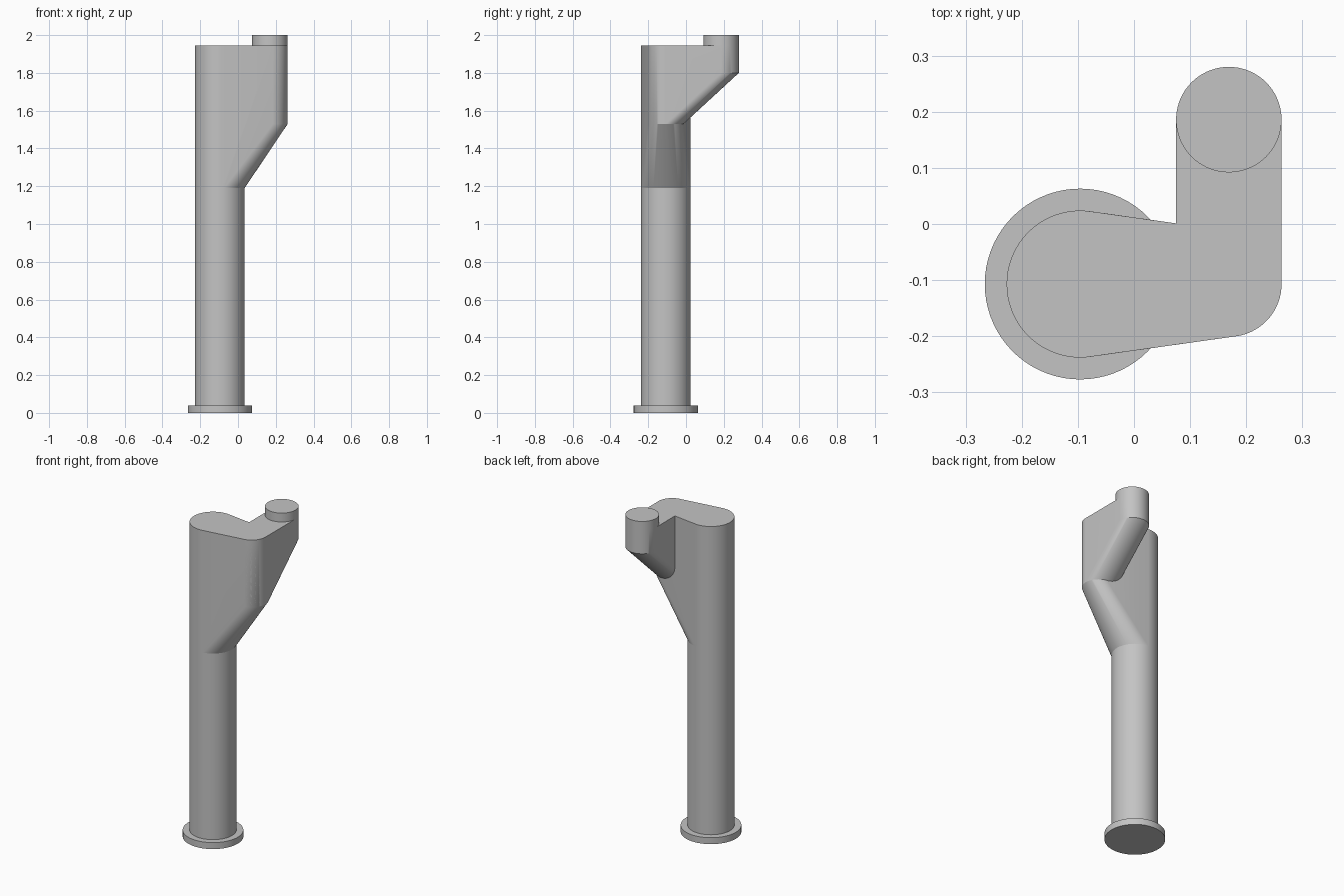
import bpy, bmesh, math

cube = bpy.data.objects.get("Cube")
if cube:
    bpy.data.objects.remove(cube, do_unlink=True)

grey = bpy.data.materials.new("plain grey")
grey.use_nodes = True
grey.diffuse_color = (0.55, 0.55, 0.55, 1)
grey.node_tree.nodes["Principled BSDF"].inputs["Base Color"].default_value = (0.55, 0.55, 0.55, 1)

SEGMENTS = 72
POST = (-0.096, -0.107)      # axis of the main post
ELBOW = (0.169, -0.107)      # axis of the corner
TIP = (0.169, 0.186)         # axis of the end pin
POST_R, ARM_R = 0.131, 0.094
POST_TOP, ELBOW_LOW, TIP_LOW, ARM_TOP = 1.19, 1.53, 1.80, 1.945


def hull_part(name, *cylinders):
    """Wrap upright cylinders (centre, radius, bottom, top) in one convex skin."""
    bm = bmesh.new()
    for (cx, cy), r, low, high in cylinders:
        for z in (low, high):
            for i in range(SEGMENTS):
                a = math.tau * i / SEGMENTS
                bm.verts.new((cx + r * math.cos(a), cy + r * math.sin(a), z))
    result = bmesh.ops.convex_hull(bm, input=bm.verts[:])
    spare = {v for v in result["geom_interior"] + result["geom_unused"]
             if isinstance(v, bmesh.types.BMVert)}
    bmesh.ops.delete(bm, geom=list(spare), context='VERTS')
    bmesh.ops.dissolve_limit(bm, angle_limit=0.01, verts=bm.verts[:], edges=bm.edges[:])
    bmesh.ops.recalc_face_normals(bm, faces=bm.faces[:])
    mesh = bpy.data.meshes.new(name)
    bm.to_mesh(mesh)
    bm.free()
    mesh.materials.append(grey)
    obj = bpy.data.objects.new(name, mesh)
    bpy.context.collection.objects.link(obj)
    bpy.ops.object.select_all(action='DESELECT')
    obj.select_set(True)
    bpy.context.view_layer.objects.active = obj
    bpy.ops.object.shade_smooth_by_angle(angle=math.radians(30))
    return obj


# Foot flange and main post
hull_part("base_flange", (POST, 0.17, 0, 0.04))
hull_part("post", (POST, POST_R, 0.03, POST_TOP))

# Tapered bracket from the post out to the elbow
hull_part("side_bracket",
          (POST, POST_R, POST_TOP, ARM_TOP),
          (ELBOW, ARM_R, ELBOW_LOW, ARM_TOP))

# Bracket from the elbow back to the tip
hull_part("rear_bracket",
          (ELBOW, ARM_R, ELBOW_LOW, ARM_TOP),
          (TIP, ARM_R, TIP_LOW, ARM_TOP))

# Raised pin on the tip
hull_part("end_pin", (TIP, ARM_R, ARM_TOP, 2.0))
